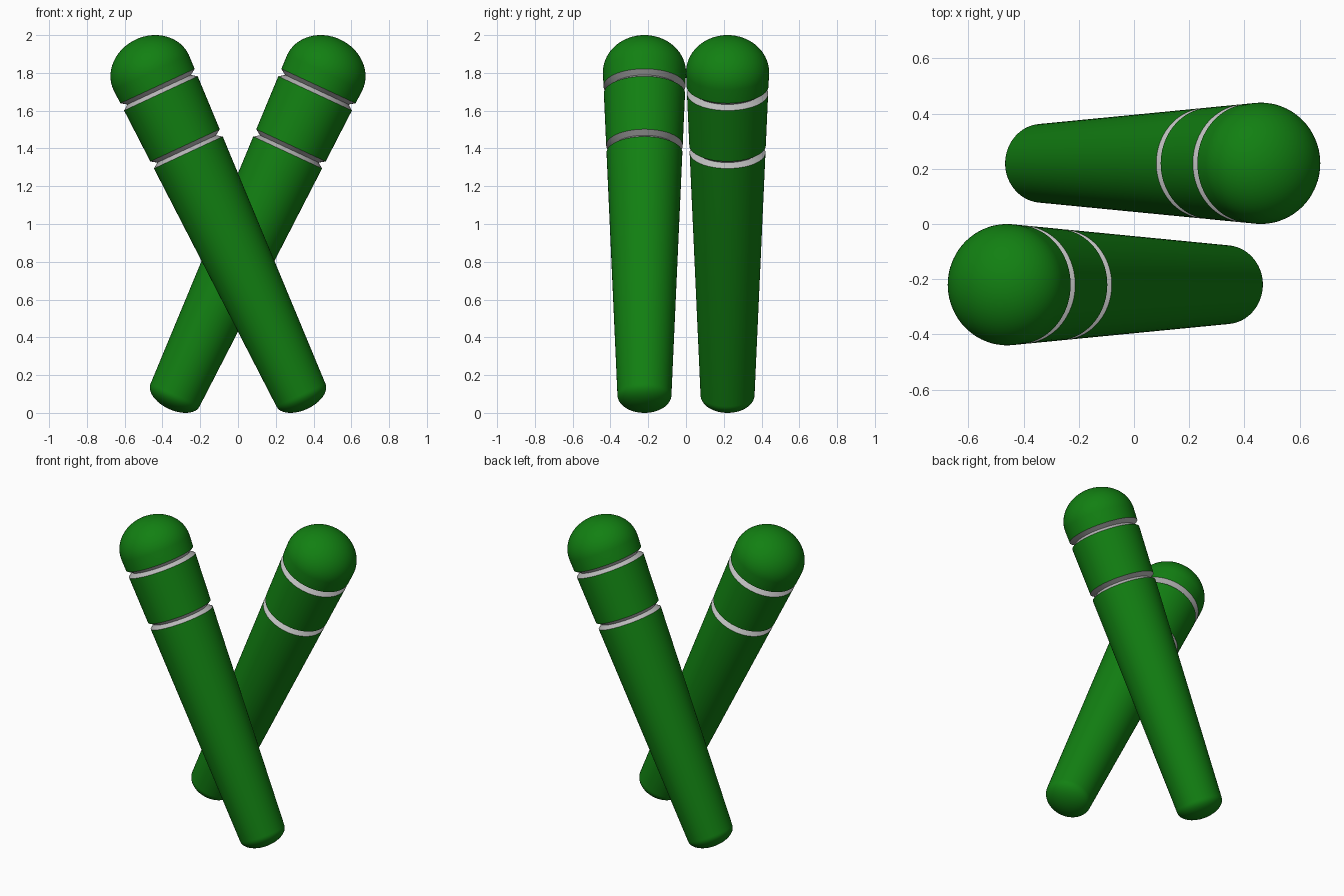
import bpy, bmesh, math
from mathutils import Vector, Matrix

if "Cube" in bpy.data.objects:
    bpy.data.objects.remove(bpy.data.objects["Cube"])

def material(name, rgb):
    m = bpy.data.materials.new(name)
    m.diffuse_color = (*rgb, 1)
    m.use_nodes = True
    m.node_tree.nodes["Principled BSDF"].inputs["Base Color"].default_value = m.diffuse_color
    return m

GREEN = material("green", (0.006, 0.215, 0.006))
SILVER = material("silver", (0.5, 0.5, 0.5))

SIDES = 80
LENGTH, R_LOW, R_TOP = 1.883, 0.143, 0.22   # tapered shaft
CAP_LOW, CAP_TOP = 0.081, 0.192             # heights of the rounded ends
GROOVES = [(1.415, 1.457), (1.760, 1.803)]  # silver V grooves along the shaft
DEPTH = 0.03

def radius(h):
    return R_LOW + (R_TOP - R_LOW) * h / LENGTH

# Profile as (radius, height, material index of the band above the point)
profile = []
for i in range(12):
    a = math.pi / 2 * i / 12
    profile.append((R_LOW * math.sin(a), -CAP_LOW * math.cos(a), 0))
profile.append((R_LOW, 0, 0))
for lo, hi in GROOVES:
    mid = (lo + hi) / 2
    profile += [(radius(lo), lo, 1), (radius(mid) - DEPTH, mid, 1), (radius(hi), hi, 0)]
for i in range(17):
    a = math.pi / 2 * i / 16
    profile.append((R_TOP * math.cos(a), LENGTH + CAP_TOP * math.sin(a), 0))

def club(name, side):
    bm = bmesh.new()
    rings = []
    for r, h, _ in profile:
        if r < 1e-5:
            rings.append([bm.verts.new((0, 0, h))])
        else:
            rings.append([bm.verts.new((r * math.cos(t), r * math.sin(t), h))
                          for t in (2 * math.pi * k / SIDES for k in range(SIDES))])
    for (a, b), p in zip(zip(rings, rings[1:]), profile):
        for k in range(SIDES):
            n = (k + 1) % SIDES
            if len(a) == 1:
                f = bm.faces.new((a[0], b[n], b[k]))
            elif len(b) == 1:
                f = bm.faces.new((a[k], a[n], b[0]))
            else:
                f = bm.faces.new((a[k], a[n], b[n], b[k]))
            f.material_index = p[2]
    # Lean the club, then place it
    base = Vector((0.333 * side, -0.22 * side, 0.095))
    tip = Vector((-0.46 * side, -0.22 * side, 1.803))
    rot = (tip - base).to_track_quat('Z', 'Y').to_matrix().to_4x4()
    bm.transform(Matrix.Translation(base) @ rot)
    bmesh.ops.recalc_face_normals(bm, faces=bm.faces)
    me = bpy.data.meshes.new(name)
    bm.to_mesh(me)
    bm.free()
    me.materials.append(GREEN)
    me.materials.append(SILVER)
    ob = bpy.data.objects.new(name, me)
    bpy.context.collection.objects.link(ob)
    bpy.ops.object.select_all(action='DESELECT')
    ob.select_set(True)
    bpy.context.view_layer.objects.active = ob
    bpy.ops.object.shade_smooth_by_angle(angle=math.radians(30))

# Two crossed clubs
club("front_club", 1)
club("back_club", -1)
